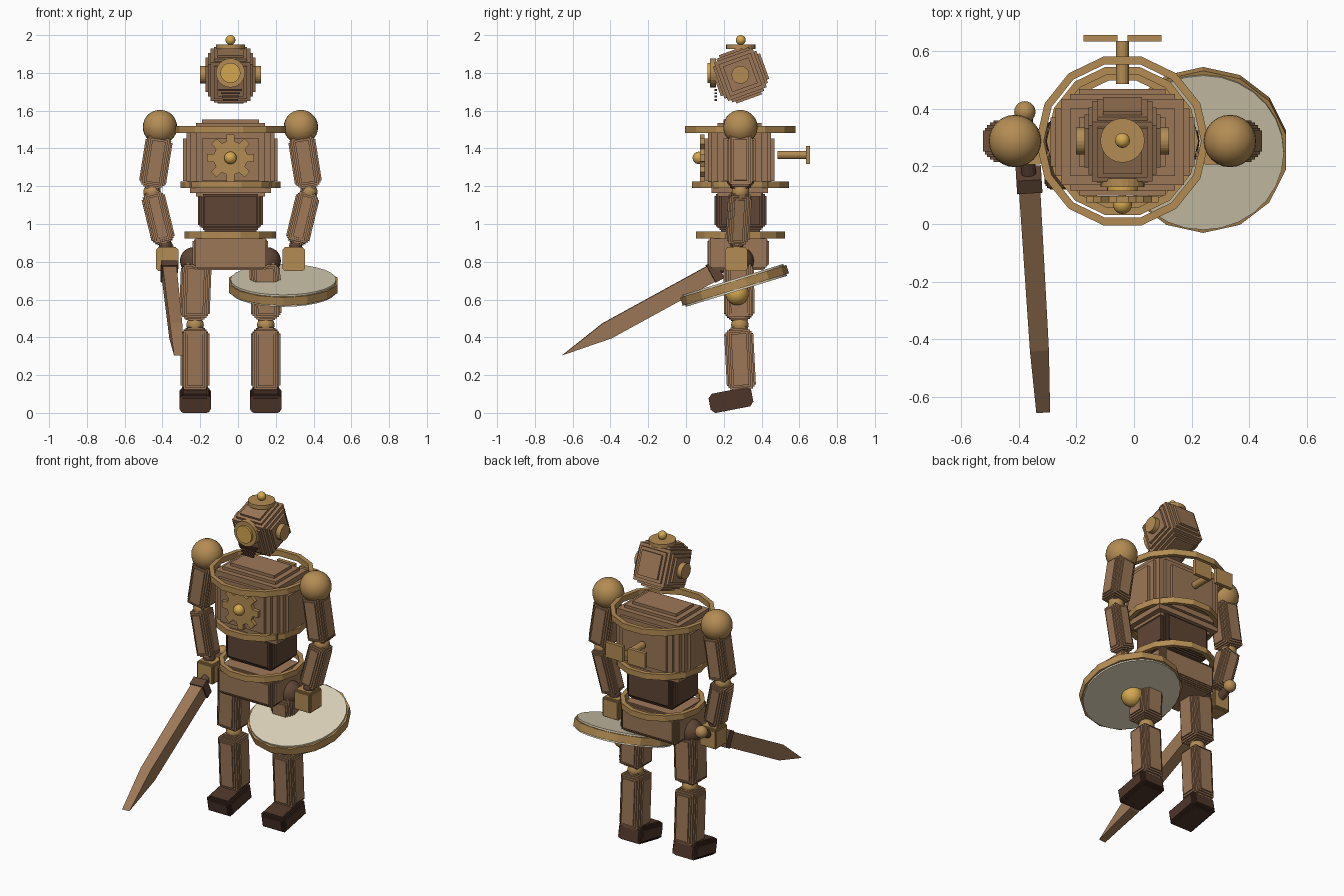
import bpy, bmesh, math
from mathutils import Vector, Matrix, Quaternion, Euler

if "Cube" in bpy.data.objects:
    bpy.data.objects.remove(bpy.data.objects["Cube"])

CX, CY = -0.04, 0.288          # body axis


def material(name, rgb):
    m = bpy.data.materials.new(name)
    m.diffuse_color = (*rgb, 1)
    m.use_nodes = True
    m.node_tree.nodes["Principled BSDF"].inputs["Base Color"].default_value = m.diffuse_color
    return m


WOOD = material("wood", (0.335, 0.185, 0.095))
DARK = material("dark wood", (0.115, 0.06, 0.036))
FOOT = material("foot wood", (0.078, 0.036, 0.023))
BRASS = material("brass", (0.455, 0.262, 0.088))
GOLD = material("gold", (0.66, 0.39, 0.08))
HIDE = material("pale hide", (0.73, 0.66, 0.49))


def finish(name, bm, mat, loc=(0, 0, 0), rot=None, smooth=False):
    bmesh.ops.recalc_face_normals(bm, faces=bm.faces)
    me = bpy.data.meshes.new(name)
    bm.to_mesh(me)
    bm.free()
    me.materials.append(mat)
    ob = bpy.data.objects.new(name, me)
    bpy.context.collection.objects.link(ob)
    rot = rot or Quaternion()
    ob.matrix_world = Matrix.Translation(loc) @ rot.to_matrix().to_4x4()
    if smooth:
        for p in me.polygons:
            p.use_smooth = True
    return ob


def add_box(bm, half):
    bmesh.ops.create_cube(bm, size=2, matrix=Matrix.Diagonal((*half, 1)))


def box(name, loc, half, mat, rot=None):
    bm = bmesh.new()
    add_box(bm, half)
    return finish(name, bm, mat, loc, rot)


def block(name, loc, half, s, t, mat, rot=None):
    """Box with stepped plates raised on all six faces (s = rise, t = inset)."""
    bm = bmesh.new()
    add_box(bm, [h - s for h in half])
    for ax in range(3):
        for rise, inset in ((s / 2, (s + t) / 2), (0, t)):
            add_box(bm, [h - (rise if i == ax else inset) for i, h in enumerate(half)])
    return finish(name, bm, mat, loc, rot)


def limb(name, a, b, w, mat=WOOD):
    a, b = Vector(a), Vector(b)
    d = a - b
    rot = Vector((0, 0, 1)).rotation_difference(d)
    block(name, (a + b) / 2, (w, w, d.length / 2), 0.016, 0.036, mat, rot)


def ball(name, loc, r, mat):
    bm = bmesh.new()
    bmesh.ops.create_uvsphere(bm, u_segments=24, v_segments=14, radius=r)
    return finish(name, bm, mat, loc, smooth=True)


def disc(name, loc, axis, r, depth, mat, n=24):
    bm = bmesh.new()
    bmesh.ops.create_cone(bm, cap_ends=True, segments=n, radius1=r, radius2=r, depth=depth)
    return finish(name, bm, mat, loc, Vector((0, 0, 1)).rotation_difference(Vector(axis)))


def hoop(name, z, r, h=0.018, t=0.027, n=14):
    bm = bmesh.new()
    rows = []
    for i in range(n):
        a = math.tau * i / n
        rows.append([bm.verts.new((q * math.cos(a), q * math.sin(a), k))
                     for q, k in ((r, -h), (r, h), (r - t, h), (r - t, -h))])
    for i in range(n):
        p, q = rows[i], rows[(i + 1) % n]
        for j in range(4):
            k = (j + 1) % 4
            bm.faces.new((p[j], q[j], q[k], p[k]))
    return finish(name, bm, BRASS, (CX, CY, z))


def prism(name, pts, mat, loc, rot=None):
    """Outline of (x, z, half depth) points given thickness along y."""
    bm = bmesh.new()
    f = [bm.verts.new((x, -d, z)) for x, z, d in pts]
    b = [bm.verts.new((x, d, z)) for x, z, d in pts]
    bm.faces.new(f)
    bm.faces.new(b[::-1])
    for i in range(len(pts)):
        j = (i + 1) % len(pts)
        bm.faces.new((f[i], b[i], b[j], f[j]))
    return finish(name, bm, mat, loc, rot)


# Torso
block("chest", (CX, CY - 0.004, 1.34), (0.25, 0.185, 0.213), 0.036, 0.1, WOOD)
block("waist", (CX, CY, 1.072), (0.172, 0.138, 0.112), 0.018, 0.035, DARK)
block("hips", (CX, CY - 0.012, 0.848), (0.2, 0.163, 0.092), 0.014, 0.03, WOOD)
hoop("shoulder_hoop", 1.5, 0.3)
hoop("chest_hoop", 1.208, 0.264)
hoop("hip_hoop", 0.942, 0.242)

# Chest gear
teeth = []
for i in range(8):
    for off, r in ((-0.24, 0.09), (-0.16, 0.126), (0.16, 0.126), (0.24, 0.09)):
        a = math.tau * i / 8 + off
        teeth.append((r * math.cos(a), r * math.sin(a), 0.011))
prism("chest_gear", teeth, BRASS, (CX, 0.086, 1.35))
ball("gear_hub", (CX, 0.068, 1.35), 0.033, GOLD)

# Winding key on the back
disc("key_shaft", (CX, 0.56, 1.365), (0, 1, 0), 0.022, 0.15, BRASS, 16)
for side in (-1, 1):
    box("key_wing", (CX + side * 0.077, 0.645, 1.365), (0.059, 0.011, 0.047), BRASS)

# Head, tilted forward
block("head", (CX, CY, 1.79), (0.132, 0.136, 0.136), 0.027, 0.064, WOOD,
      Euler((math.radians(20), 0, 0)).to_quaternion())
disc("eye_rim", (CX, 0.143, 1.8), (0, 1, 0), 0.077, 0.03, BRASS)
disc("eye_lens", (CX, 0.128, 1.8), (0, 1, 0), 0.053, 0.026, GOLD)
for i, w in enumerate((0.062, 0.05, 0.045, 0.04)):
    box("mouth_bar", (CX, 0.157, 1.71 - i * 0.018), (w, 0.006, 0.005), FOOT)
for side in (-1, 1):
    disc("ear_disc", (CX + side * 0.145, CY, 1.79), (1, 0, 0), 0.047, 0.034, BRASS)
disc("cap_disc", (CX, CY + 0.002, 1.938), (0, 0, 1), 0.077, 0.025, BRASS)
ball("cap_knob", (CX, CY + 0.002, 1.974), 0.026, GOLD)

# Arms and legs, mirrored about the body axis
for s in (-1, 1):
    def P(x, y, z):
        return (CX + s * x, y, z)
    ball("shoulder", P(0.373, CY, 1.513), 0.091, BRASS)
    limb("upper_arm", P(0.372, CY, 1.475), P(0.418, CY, 1.185), 0.072)
    ball("elbow", P(0.415, CY, 1.17), 0.046, BRASS)
    limb("forearm", P(0.417, CY, 1.175), P(0.348, 0.27, 0.89), 0.063)
    ball("wrist", P(0.345, 0.268, 0.885), 0.034, DARK)
    block("hand", P(0.335, 0.266, 0.814), (0.06, 0.06, 0.063), 0.006, 0.012, BRASS)
    ball("hip_joint", P(0.195, CY, 0.805), 0.072, DARK)
    limb("thigh", P(0.18, 0.278, 0.8), P(0.192, 0.283, 0.49), 0.081)
    ball("knee", P(0.187, 0.285, 0.465), 0.046, BRASS)
    limb("shin", P(0.187, 0.277, 0.455), P(0.187, 0.295, 0.11), 0.077)
    block("foot", P(0.187, 0.238, 0.068), (0.084, 0.115, 0.052), 0.009, 0.02, FOOT,
          Euler((math.radians(11), 0, 0)).to_quaternion())

# Sword in the hand on the -x side
base, tip = Vector((-0.363, 0.13, 0.735)), Vector((-0.315, -0.655, 0.305))
d = tip - base
rot = d.to_track_quat('Z', 'X')
L, w = d.length, 0.046
prism("sword_blade", [(-w, 0, 0.037), (w, 0, 0.037), (w, L - 0.27, 0.033),
                      (0, L, 0.024), (-w, L - 0.27, 0.033)], WOOD, base, rot)
box("sword_guard", base - d * 0.03, (0.052, 0.044, 0.026), DARK, rot)
disc("sword_grip", base - d * 0.18, d, 0.026, 0.28, DARK, 12)
ball("sword_pommel", base - d * 0.33, 0.037, BRASS)

# Shield hanging by the other hand
up = Vector((0, -math.sin(math.radians(17)), math.cos(math.radians(17))))
sc = Vector((0.24, 0.257, 0.675))
disc("shield_rim", sc, up, 0.294, 0.046, BRASS, 14)
disc("shield_face", sc, up, 0.28, 0.066, HIDE, 28)
ball("shield_boss", sc - up * 0.045, 0.062, GOLD)
